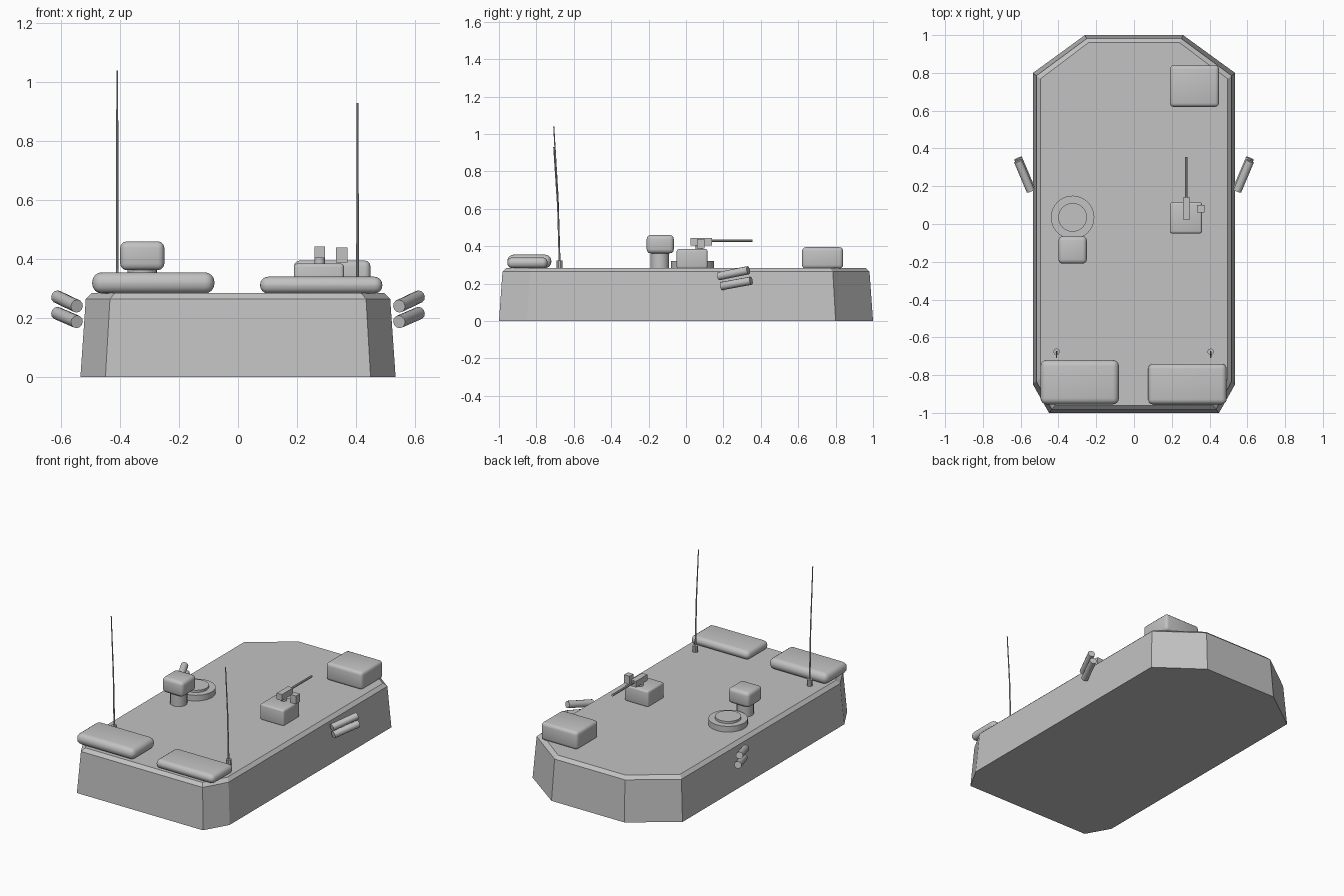
import bpy, bmesh, math
from mathutils import Vector

if "Cube" in bpy.data.objects:
    bpy.data.objects.remove(bpy.data.objects["Cube"])

grey = bpy.data.materials.new("armour_grey")
grey.diffuse_color = (0.54, 0.54, 0.54, 1)
grey.use_nodes = True
grey.node_tree.nodes["Principled BSDF"].inputs["Base Color"].default_value = grey.diffuse_color


def finish(name, bm, smooth=True):
    bmesh.ops.recalc_face_normals(bm, faces=bm.faces)
    me = bpy.data.meshes.new(name)
    bm.to_mesh(me)
    bm.free()
    me.materials.append(grey)
    ob = bpy.data.objects.new(name, me)
    bpy.context.collection.objects.link(ob)
    if smooth:
        bpy.ops.object.select_all(action='DESELECT')
        ob.select_set(True)
        bpy.context.view_layer.objects.active = ob
        bpy.ops.object.shade_smooth_by_angle(angle=math.radians(32))
    return ob


def box(name, lo, hi, bevel=0.0, segs=3):
    bm = bmesh.new()
    bmesh.ops.create_cube(bm, size=1)
    for v in bm.verts:
        v.co = [lo[i] + (v.co[i] + 0.5) * (hi[i] - lo[i]) for i in range(3)]
    if bevel:
        bmesh.ops.bevel(bm, geom=bm.edges[:], offset=bevel, segments=segs,
                        profile=0.5, affect='EDGES')
    return finish(name, bm)


def rod(name, a, b, r, sides=12, r2=None):
    a, b = Vector(a), Vector(b)
    bm = bmesh.new()
    bmesh.ops.create_cone(bm, cap_ends=True, segments=sides, radius1=r,
                          radius2=r if r2 is None else r2, depth=(b - a).length)
    rot = (b - a).to_track_quat('Z', 'Y')
    for v in bm.verts:
        v.co = rot @ v.co + (a + b) / 2
    return finish(name, bm)


# Hull: chamfered outline lofted upward with sloping sides and a bevelled rim
half = [(0.45, -1.0), (0.535, -0.85), (0.535, 0.80), (0.26, 1.0)]
outline = half + [(-x, y) for x, y in reversed(half)]
bm = bmesh.new()
rings = [[bm.verts.new((x * sx, y * sy, z)) for x, y in outline]
         for sx, sy, z in ((1, 1, 0), (0.966, 0.981, 0.265), (0.927, 0.96, 0.285))]
n = len(outline)
for low, up in zip(rings, rings[1:]):
    for i in range(n):
        j = (i + 1) % n
        bm.faces.new((low[i], low[j], up[j], up[i]))
bm.faces.new(rings[0])
bm.faces.new(rings[-1])
finish("hull", bm, smooth=False)

# Stowage at the rear corners and the forward equipment box
box("rear_bag_left", (-0.495, -0.955, 0.283), (-0.08, -0.72, 0.355), 0.033, 4)
box("rear_bag_right", (0.075, -0.955, 0.283), (0.49, -0.74, 0.34), 0.027, 4)
box("forward_box", (0.19, 0.62, 0.28), (0.45, 0.84, 0.395), 0.02)

# Round hatch with its lid
rod("hatch_ring", (-0.325, 0.035, 0.28), (-0.325, 0.035, 0.322), 0.115, 32)
rod("hatch_lid", (-0.325, 0.035, 0.32), (-0.325, 0.035, 0.336), 0.076, 32)

# Sight on its column
rod("sight_column", (-0.325, -0.14, 0.28), (-0.325, -0.14, 0.375), 0.05, 20)
box("sight_head", (-0.40, -0.21, 0.362), (-0.25, -0.065, 0.46), 0.022)

# Remote gun station
box("gun_base", (0.19, -0.05, 0.28), (0.36, 0.115, 0.385), 0.012)
rod("gun_post", (0.277, 0.07, 0.38), (0.277, 0.07, 0.41), 0.018, 12)
box("gun_body", (0.259, 0.025, 0.403), (0.296, 0.14, 0.443))
box("gun_ammo_box", (0.333, 0.06, 0.388), (0.372, 0.10, 0.44))
rod("gun_barrel", (0.277, 0.13, 0.43), (0.277, 0.355, 0.43), 0.007, 10)

# Smoke tubes, a pair on each side
for side, s in (("left", -1), ("right", 1)):
    for level, dy, z0, z1 in (("upper", 0.0, 0.24, 0.272), ("lower", 0.015, 0.187, 0.216)):
        rod(f"smoke_tube_{level}_{side}", (s * 0.547, 0.175 + dy, z0),
            (s * 0.614, 0.333 + dy, z1), 0.022, 12)

# Whip antennas, bent slightly backwards
for side, x, top in (("left", -0.41, 1.04), ("right", 0.406, 0.93)):
    rod(f"antenna_base_{side}", (x, -0.676, 0.28), (x, -0.676, 0.325), 0.017, 10)
    mid = 0.32 + (top - 0.32) * 0.47
    rod(f"antenna_lower_{side}", (x, -0.676, 0.32), (x, -0.685, mid), 0.005, 8, 0.004)
    rod(f"antenna_upper_{side}", (x, -0.685, mid), (x, -0.707, top), 0.004, 8, 0.003)
